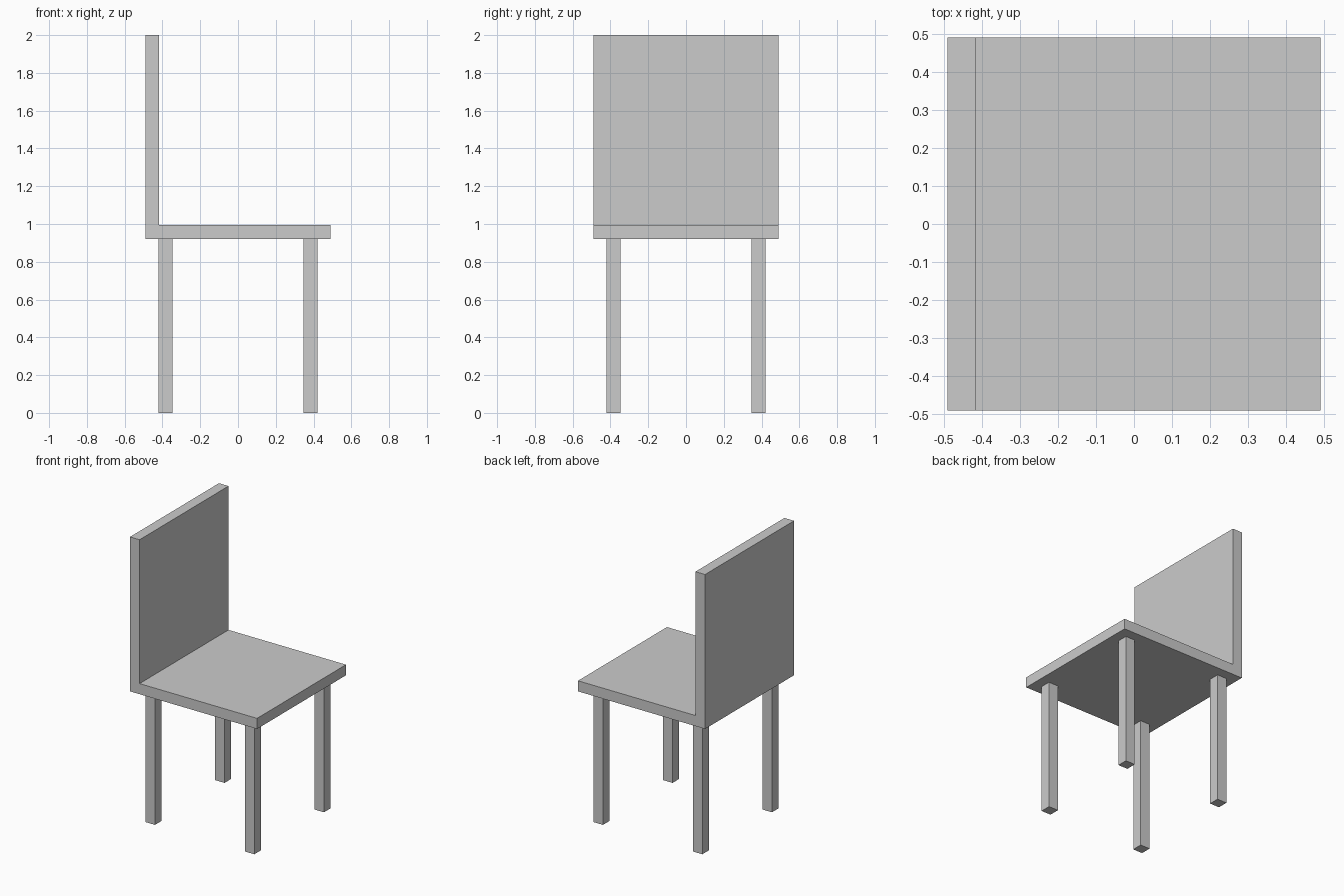
import bpy
import bmesh

if "Cube" in bpy.data.objects:
    bpy.data.objects.remove(bpy.data.objects["Cube"])

HALF = 0.491      # half width of seat
T = 0.074         # board and leg thickness
SEAT_Z = 0.921    # underside of seat
TOP = 2.0
LEG = 0.384       # leg centre offset


def extrude_profile(name, points, direction):
    """Closed flat profile extruded along a direction into a solid."""
    bm = bmesh.new()
    face = bm.faces.new([bm.verts.new(p) for p in points])
    new = bmesh.ops.extrude_face_region(bm, geom=[face], use_keep_orig=True)["geom"]
    bmesh.ops.translate(bm, vec=direction,
                        verts=[g for g in new if isinstance(g, bmesh.types.BMVert)])
    bmesh.ops.recalc_face_normals(bm, faces=bm.faces)
    mesh = bpy.data.meshes.new(name)
    bm.to_mesh(mesh)
    bm.free()
    obj = bpy.data.objects.new(name, mesh)
    bpy.context.collection.objects.link(obj)
    return obj


# seat and backrest: one L-shaped profile run across the chair's width
seat_top = SEAT_Z + T
profile = [(-HALF, SEAT_Z), (HALF, SEAT_Z), (HALF, seat_top),
           (-HALF + T, seat_top), (-HALF + T, TOP), (-HALF, TOP)]
extrude_profile("seat_and_backrest", [(x, -HALF, z) for x, z in profile],
                (0, 2 * HALF, 0))

# four square legs
h = T / 2
square = [(-h, -h, 0), (h, -h, 0), (h, h, 0), (-h, h, 0)]
for x_name, sx in (("back", -1), ("front", 1)):
    for y_name, sy in (("right", -1), ("left", 1)):
        leg = extrude_profile(f"{x_name}_{y_name}_leg", square, (0, 0, SEAT_Z))
        leg.location = (sx * LEG, sy * LEG, 0)
